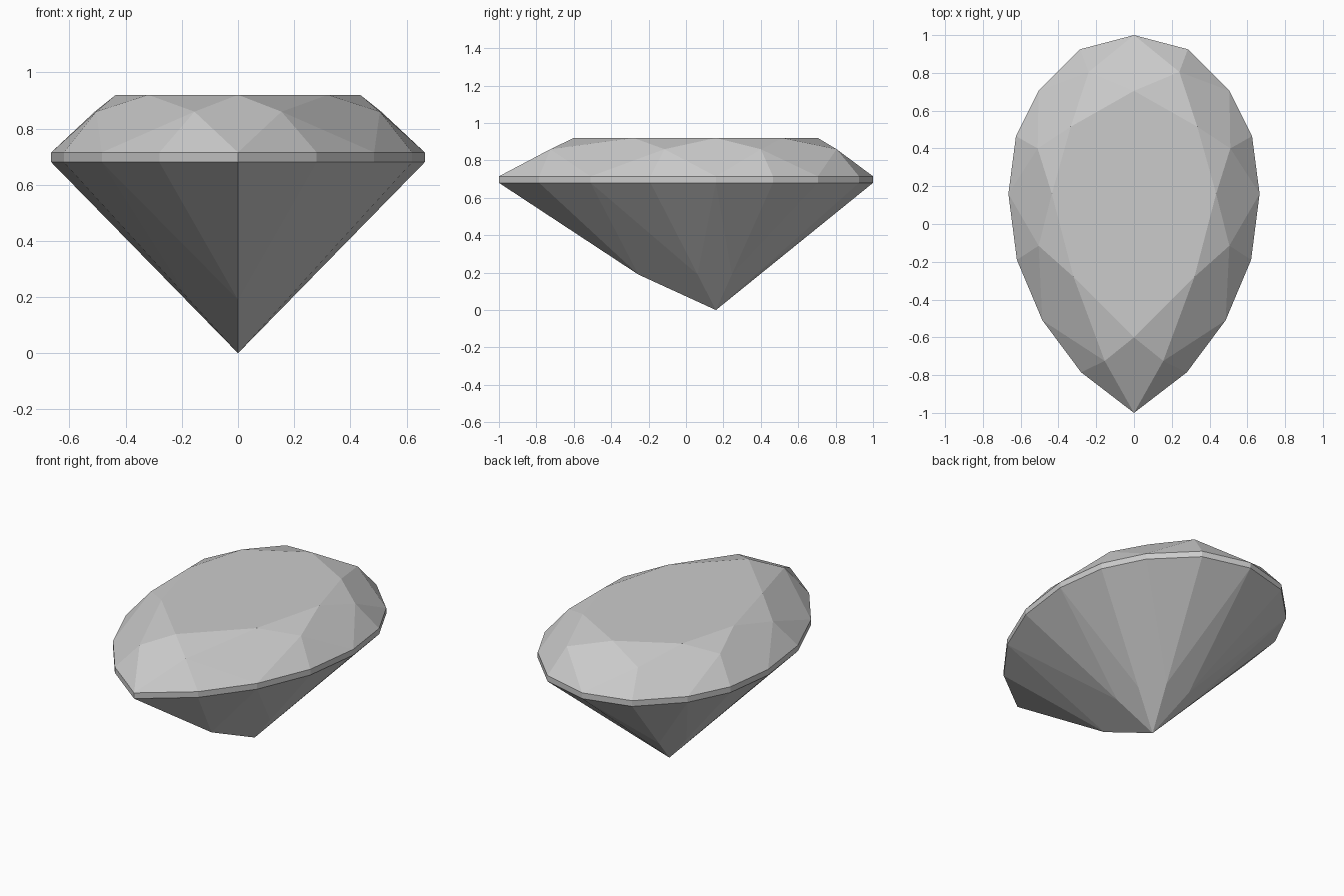
import bpy, bmesh

cube = bpy.data.objects.get("Cube")
if cube:
    bpy.data.objects.remove(cube, do_unlink=True)

# Single stone colour
stone = bpy.data.materials.new("pale_grey_stone")
stone.use_nodes = True
colour = (0.6, 0.6, 0.6, 1)
stone.diffuse_color = colour
stone.node_tree.nodes["Principled BSDF"].inputs["Base Color"].default_value = colour

GIRDLE_LOW, GIRDLE_HIGH = 0.68, 0.715
STAR_Z, TABLE_Z = 0.86, 0.92
CULET = (0, 0.16, 0)

# Half outlines on +x, from the round back to the pointed front
girdle_half = [(0, 1), (0.285, 0.925), (0.505, 0.705), (0.625, 0.465), (0.665, 0.16),
               (0.62, -0.19), (0.485, -0.51), (0.28, -0.785), (0, -1)]
table_half = [(0, 0.705), (0.335, 0.515), (0.435, 0.16), (0.32, -0.28), (0, -0.6)]
star_half = [(0.24, 0.805), (0.51, 0.4), (0.505, -0.115), (0.155, -0.725)]


def mirrored(half):
    """Close a half outline into a loop by mirroring it across x = 0."""
    return half + [(-x, y) for x, y in reversed(half) if x > 0]


bm = bmesh.new()


def ring(points, z):
    return [bm.verts.new((x, y, z)) for x, y in points]


low = ring(mirrored(girdle_half), GIRDLE_LOW)
high = ring(mirrored(girdle_half), GIRDLE_HIGH)
table = ring(mirrored(table_half), TABLE_Z)
star = ring(mirrored(star_half), STAR_Z)

# Pavilion points lie part way up from the culet; the front pair share a keel point
culet = bm.verts.new(CULET)
keel = bm.verts.new((0, -0.255, 0.19))
pavilion = []
for i in range(8):
    if i in (3, 4):
        pavilion.append(keel)
    else:
        pavilion.append(bm.verts.new(culet.co.lerp(low[2 * i + 1].co, 0.28)))

# Girdle band
for i in range(16):
    j = (i + 1) % 16
    bm.faces.new((low[i], low[j], high[j], high[i]))

# Crown and pavilion facets, one sector at a time
bm.faces.new(table)
for i in range(8):
    a, b, c = 2 * i, 2 * i + 1, (2 * i + 2) % 16
    bm.faces.new((table[i], star[i], table[(i + 1) % 8]))
    bm.faces.new((table[i], star[i - 1], high[a], star[i]))
    for p, q in ((a, b), (b, c)):
        bm.faces.new((star[i], high[p], high[q]))
        bm.faces.new((pavilion[i], low[q], low[p]))
    if pavilion[i] is not pavilion[i - 1]:
        bm.faces.new((culet, pavilion[i - 1], low[a], pavilion[i]))

bmesh.ops.recalc_face_normals(bm, faces=bm.faces)
mesh = bpy.data.meshes.new("pear_cut_gem")
bm.to_mesh(mesh)
bm.free()
mesh.materials.append(stone)
gem = bpy.data.objects.new("pear_cut_gem", mesh)
bpy.context.collection.objects.link(gem)
